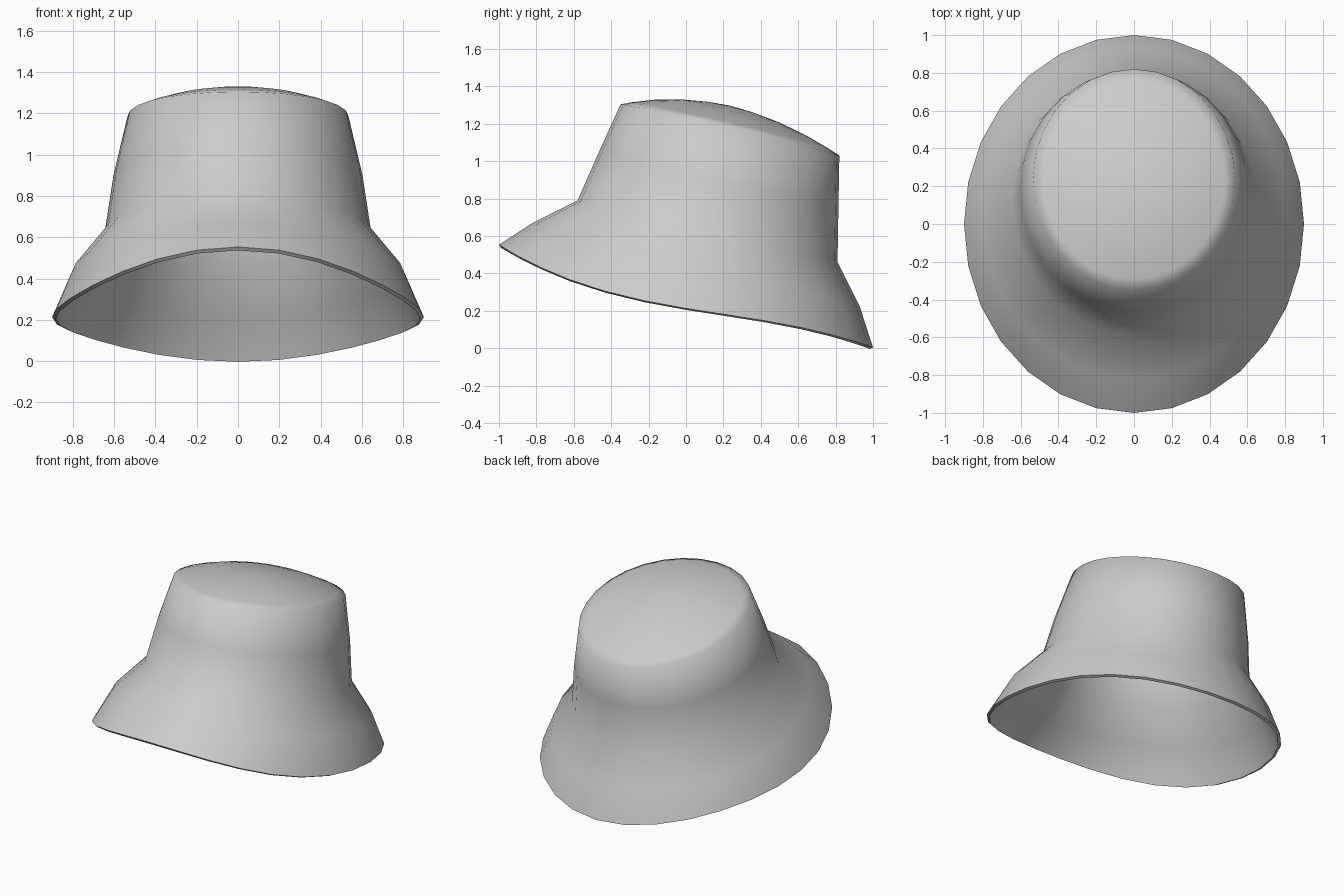
import bpy, bmesh, math

if "Cube" in bpy.data.objects:
    bpy.data.objects.remove(bpy.data.objects["Cube"])

SIDES = 28

def ring(bm, rx, ry, cy, z0, z1, z2=0, z3=0):
    """Oval ring whose height follows a cubic from front (c=-1) to back (c=1)."""
    verts = []
    for i in range(SIDES):
        a = 2 * math.pi * i / SIDES
        c = -math.cos(a)
        z = z0 + z1 * c + z2 * c * c + z3 * c ** 3
        verts.append(bm.verts.new((rx * math.sin(a), cy + ry * c, z)))
    return verts

bm = bmesh.new()

# brim and crown wall, from the edge upward
rings = [ring(bm, *p) for p in (
    (0.90, 1.0, 0.0, 0.213, -0.164, 0.065, -0.111),
    (0.805, 0.875, 0.055, 0.43, -0.20, 0.015, -0.025),
    (0.645, 0.695, 0.115, 0.625, -0.165),
    (0.603, 0.64, 0.175, 0.90, -0.15),
    (0.535, 0.585, 0.235, 1.185, -0.137, -0.018),
)]

# domed top
for r in (0.9, 0.7, 0.45, 0.2):
    rings.append(ring(bm, 0.535 * r, 0.585 * r, 0.235,
                      1.185 + 0.11 * (1 - r * r), -0.137 * r, -0.018 * r * r))

for lo, hi in zip(rings, rings[1:]):
    for i in range(SIDES):
        j = (i + 1) % SIDES
        bm.faces.new((lo[i], lo[j], hi[j], hi[i]))
tip = bm.verts.new((0, 0.235, 1.297))
for i in range(SIDES):
    bm.faces.new((rings[-1][i], rings[-1][(i + 1) % SIDES], tip))

mesh = bpy.data.meshes.new("bucket_hat")
bm.to_mesh(mesh)
bm.free()
hat = bpy.data.objects.new("bucket_hat", mesh)
bpy.context.collection.objects.link(hat)

# cloth thickness, inward
cloth = hat.modifiers.new("cloth_thickness", 'SOLIDIFY')
cloth.thickness = 0.02
cloth.offset = -1

bpy.context.view_layer.objects.active = hat
hat.select_set(True)
bpy.ops.object.modifier_apply(modifier=cloth.name)
bpy.ops.object.shade_smooth_by_angle(angle=math.radians(75))
